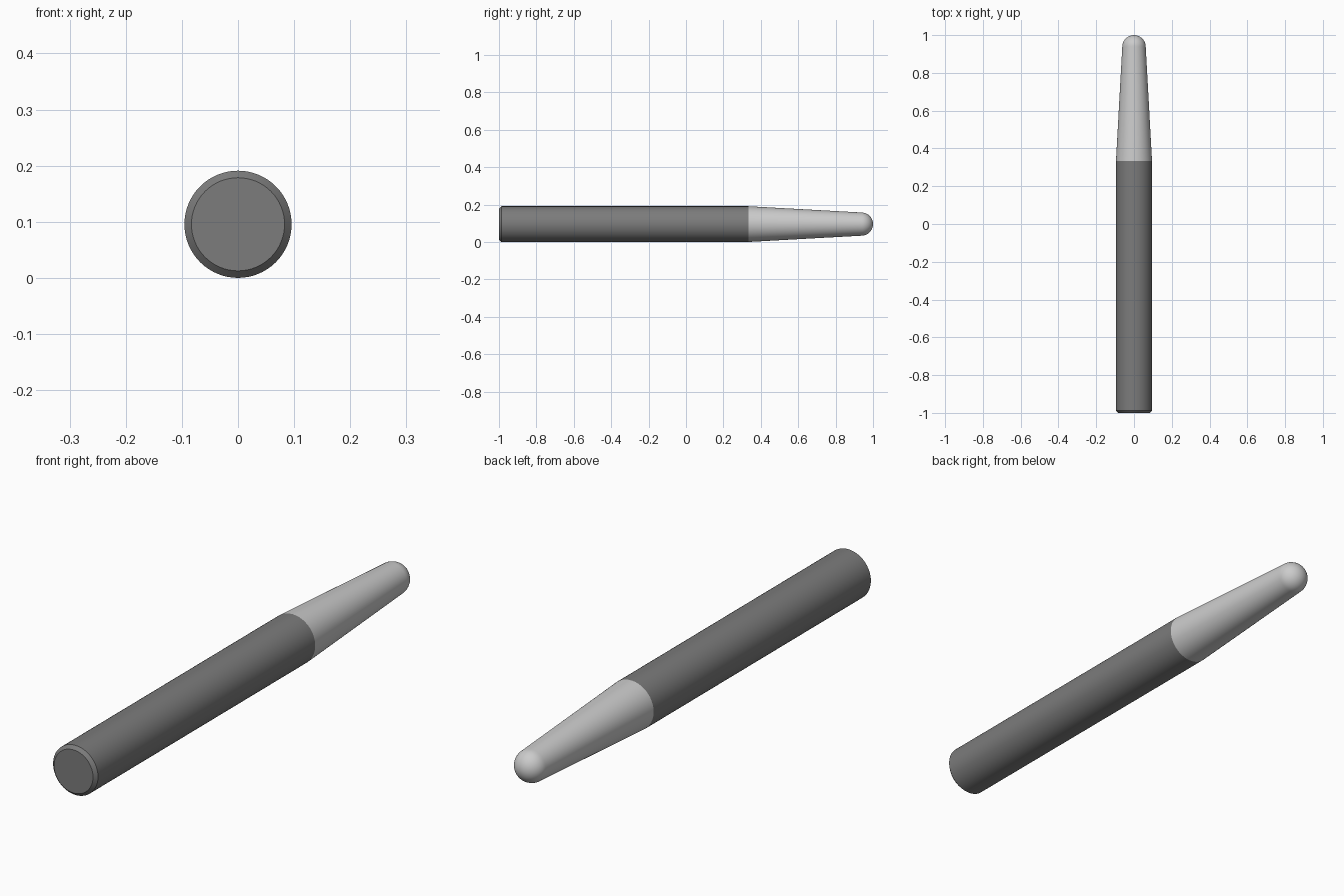
import bpy, bmesh
from math import pi, sin, cos

if "Cube" in bpy.data.objects:
    bpy.data.objects.remove(bpy.data.objects["Cube"])

R = 0.0955      # barrel radius, also height of the axis
TIP_R = 0.062   # radius of the rounded end
JOIN_Y = 0.333  # where barrel meets tapered tip
SEG = 64


def lathe(name, profile, color):
    """Revolve (radius, y) points around the long axis; radius 0 makes a pole."""
    bm = bmesh.new()
    rings = []
    for r, y in profile:
        n = SEG if r > 1e-6 else 1
        rings.append([bm.verts.new((r * cos(2 * pi * i / SEG), y,
                                    R + r * sin(2 * pi * i / SEG))) for i in range(n)])
    for a, b in zip(rings, rings[1:]):
        for i in range(SEG):
            j = (i + 1) % SEG
            quad = [a[i % len(a)], a[j % len(a)], b[j % len(b)], b[i % len(b)]]
            bm.faces.new(list(dict.fromkeys(quad)))
    # flat cap on an open butt end
    if len(rings[0]) > 1:
        bm.faces.new(rings[0])
    if len(rings[-1]) > 1:
        bm.faces.new(rings[-1])
    bmesh.ops.recalc_face_normals(bm, faces=bm.faces)
    mesh = bpy.data.meshes.new(name)
    bm.to_mesh(mesh)
    bm.free()
    obj = bpy.data.objects.new(name, mesh)
    bpy.context.collection.objects.link(obj)
    mat = bpy.data.materials.new(name + "_grey")
    mat.diffuse_color = color
    mat.use_nodes = True
    mat.node_tree.nodes["Principled BSDF"].inputs["Base Color"].default_value = mat.diffuse_color
    mesh.materials.append(mat)
    bpy.ops.object.select_all(action='DESELECT')
    obj.select_set(True)
    bpy.context.view_layer.objects.active = obj
    bpy.ops.object.shade_smooth_by_angle(angle=pi / 6)
    return obj


# straight barrel with a chamfered butt end
lathe("barrel", [(R - 0.0125, -1), (R, -1 + 0.0125), (R, JOIN_Y)],
      (0.2, 0.2, 0.2, 1))

# tapered tip closed by a hemisphere
dome = [(TIP_R * cos(t * pi / 24), 1 - TIP_R + TIP_R * sin(t * pi / 24))
        for t in range(12)] + [(0, 1)]
lathe("tapered_tip", [(R, JOIN_Y)] + dome, (0.6, 0.6, 0.6, 1))
